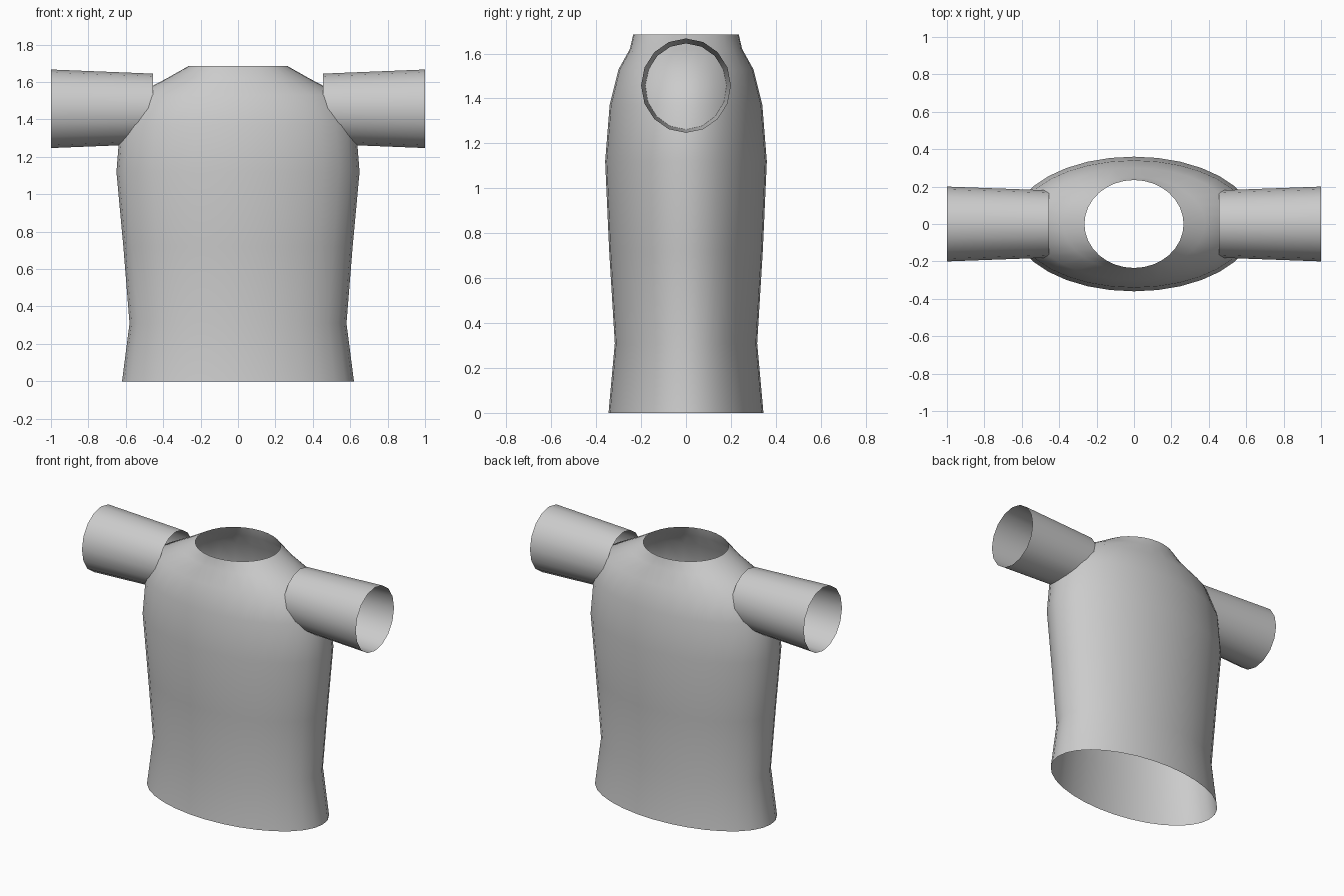
import bpy, bmesh, math

cube = bpy.data.objects.get("Cube")
if cube:
    bpy.data.objects.remove(cube, do_unlink=True)

# Plain grey cloth
cloth = bpy.data.materials.new("grey_cloth")
cloth.use_nodes = True
grey = (0.6, 0.6, 0.6, 1)
cloth.diffuse_color = grey
cloth.node_tree.nodes["Principled BSDF"].inputs["Base Color"].default_value = grey


def open_tube(name, rings, sides, place):
    """Skin a list of (height, radius_a, radius_b) ellipses, open at both ends."""
    bm = bmesh.new()
    loops = []
    for h, ra, rb in rings:
        angles = [2 * math.pi * i / sides for i in range(sides)]
        loops.append([bm.verts.new(place(h, ra * math.cos(a), rb * math.sin(a)))
                      for a in angles])
    for low, high in zip(loops, loops[1:]):
        for i in range(sides):
            j = (i + 1) % sides
            bm.faces.new((low[i], low[j], high[j], high[i]))
    mesh = bpy.data.meshes.new(name)
    bm.to_mesh(mesh)
    bm.free()
    mesh.materials.append(cloth)
    obj = bpy.data.objects.new(name, mesh)
    bpy.context.collection.objects.link(obj)
    for face in mesh.polygons:
        face.use_smooth = True
    return obj


# Shirt body: hem, waist, chest, shoulders and open neck
body = [(0, 0.62, 0.345), (0.31, 0.58, 0.317), (0.72, 0.613, 0.342),
        (1.12, 0.65, 0.36), (1.37, 0.63, 0.34), (1.53, 0.55, 0.30),
        (1.62, 0.38, 0.25), (1.685, 0.265, 0.235)]
open_tube("shirt_body", body, 32, lambda h, a, b: (a, b, h))

# Flared sleeves, pushed into the shoulders
sleeve = [(0.455, 0.18, 0.188), (1.0, 0.20, 0.21)]
open_tube("left_sleeve", sleeve, 16, lambda h, a, b: (h, a, 1.457 + b))
open_tube("right_sleeve", sleeve, 16, lambda h, a, b: (-h, -a, 1.457 + b))
